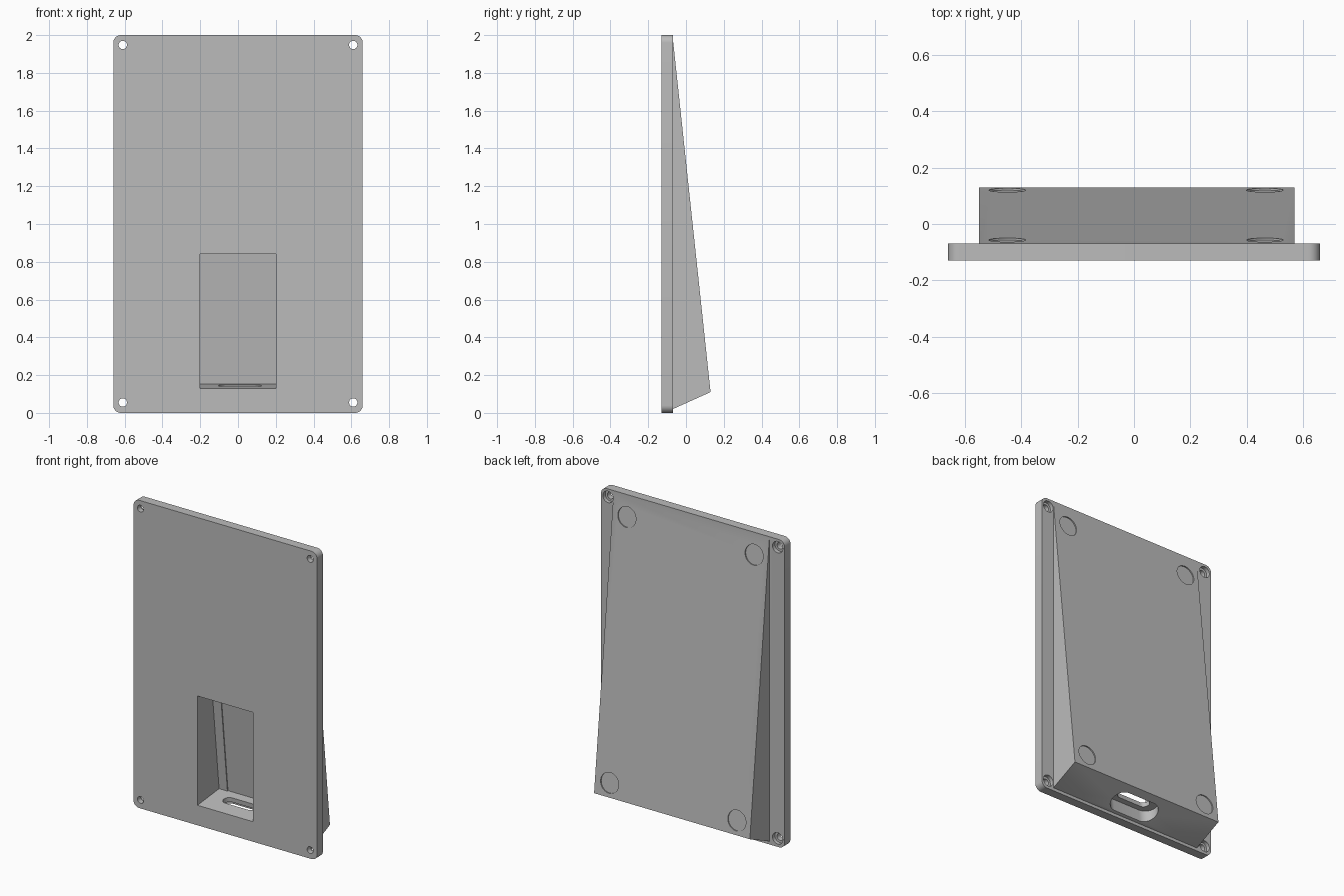
import bpy, bmesh, math
from mathutils import Matrix

if "Cube" in bpy.data.objects:
    bpy.data.objects.remove(bpy.data.objects["Cube"], do_unlink=True)

grey = bpy.data.materials.new("plain_grey")
grey.use_nodes = True
COLOUR = (0.5, 0.5, 0.5, 1)
grey.diffuse_color = COLOUR
grey.node_tree.nodes["Principled BSDF"].inputs["Base Color"].default_value = COLOUR

FRONT, SEAM, REAR = -0.13, -0.07, 0.13
SLOPE = 0.2 / 1.875              # lean of the wedge's rear face
LEAN = math.atan(SLOPE)


def rear_y(z, inset=0.0):
    return REAR - (z - 0.11) * SLOPE - inset


def floor_z(y):
    return 0.13 + (y - FRONT) * SLOPE


def prism(name, outline, depth, matrix):
    """Extrude a flat outline along local z, then place it."""
    bm = bmesh.new()
    face = bm.faces.new([bm.verts.new((u, v, 0)) for u, v in outline])
    top = bmesh.ops.extrude_face_region(bm, geom=[face])["geom"]
    bmesh.ops.translate(bm, vec=(0, 0, depth),
                        verts=[g for g in top if isinstance(g, bmesh.types.BMVert)])
    bmesh.ops.recalc_face_normals(bm, faces=bm.faces)
    bm.transform(matrix)
    mesh = bpy.data.meshes.new(name)
    bm.to_mesh(mesh)
    bm.free()
    mesh.materials.append(grey)
    obj = bpy.data.objects.new(name, mesh)
    bpy.context.collection.objects.link(obj)
    return obj


def rounded(width, height, radius, steps=10):
    """Rounded rectangle outline centred on the origin."""
    points = []
    for q, (sx, sy) in enumerate([(1, 1), (-1, 1), (-1, -1), (1, -1)]):
        for i in range(steps + 1):
            a = (q + i / steps) * math.pi / 2
            p = (sx * (width / 2 - radius) + radius * math.cos(a),
                 sy * (height / 2 - radius) + radius * math.sin(a))
            if not points or math.dist(p, points[-1]) > 1e-5:
                points.append(p)
    if math.dist(points[0], points[-1]) < 1e-5:
        points.pop()
    return points


def disc(radius, sides=40):
    return [(radius * math.cos(math.tau * i / sides), radius * math.sin(math.tau * i / sides))
            for i in range(sides)]


def side_prism(name, x0, x1, profile):
    """Extrude a (y, z) profile along x."""
    axes = Matrix(((0, 0, 1, x0), (1, 0, 0, 0), (0, 1, 0, 0), (0, 0, 0, 1)))
    return prism(name, profile, x1 - x0, axes)


def facing_back(x, y, z, lean=0.0):
    """Local z runs towards the rear."""
    return Matrix.Translation((x, y, z)) @ Matrix.Rotation(lean - math.pi / 2, 4, 'X')


def combine(target, other, operation):
    mod = target.modifiers.new("combine", 'BOOLEAN')
    mod.operation, mod.solver, mod.object = operation, 'EXACT', other
    bpy.context.view_layer.update()
    result = bpy.data.meshes.new_from_object(
        target.evaluated_get(bpy.context.evaluated_depsgraph_get()))
    target.modifiers.clear()
    target.data = result
    bpy.data.objects.remove(other, do_unlink=True)


# Mounting plate with rounded corners, joined to the wedge housing
body = prism("wall_mount_body", rounded(1.32, 2.0, 0.04), SEAM - FRONT,
             facing_back(0, FRONT, 1.0))
wedge = side_prism("wedge", -0.55, 0.57, [
    (-0.1, 0.02), (SEAM, 0.02), (REAR, 0.11), (SEAM, 1.985), (-0.1, 1.985)])
combine(body, wedge, 'UNION')


# Front window and the pocket behind it, with a shallow central channel
def pocket(name, x0, x1, wall):
    back_low = rear_y(0.155, wall)
    return side_prism(name, x0, x1, [
        (-0.2, floor_z(-0.2)), (back_low, floor_z(back_low)),
        (rear_y(0.84, wall), 0.84), (-0.2, 0.84)])


combine(body, pocket("window", -0.2, 0.2, 0.034), 'DIFFERENCE')
combine(body, pocket("channel", -0.14, 0.135, 0.028), 'DIFFERENCE')

# Cable slot through the floor, widened from below
slot_frame = Matrix.Translation((0.01, 0.005, floor_z(0.005))) @ Matrix.Rotation(LEAN, 4, 'X')
for width, height, top in [(0.335, 0.14, -0.03), (0.23, 0.07, 0.03)]:
    slot = prism("slot", rounded(width, height, height / 2 - 0.0005), 0.3 + top,
                 slot_frame @ Matrix.Translation((0, 0, -0.3)))
    combine(body, slot, 'DIFFERENCE')

# Corner screw holes, counterbored at the rear
for x in (-0.61, 0.61):
    for z in (0.055, 1.948):
        combine(body, prism("hole", disc(0.022), 0.2, facing_back(x, -0.2, z)), 'DIFFERENCE')
        combine(body, prism("bore", disc(0.037), 0.04, facing_back(x, SEAM - 0.025, z)),
                'DIFFERENCE')

# Shallow round pad recesses on the sloping rear face
for x in (-0.45, 0.465):
    for z in (0.2, 1.86):
        pad = prism("pad", disc(0.065), 0.05, facing_back(x, rear_y(z, 0.007), z, LEAN))
        combine(body, pad, 'DIFFERENCE')

bpy.ops.object.select_all(action='DESELECT')
body.select_set(True)
bpy.context.view_layer.objects.active = body
bpy.ops.object.shade_smooth_by_angle(angle=math.radians(25))
